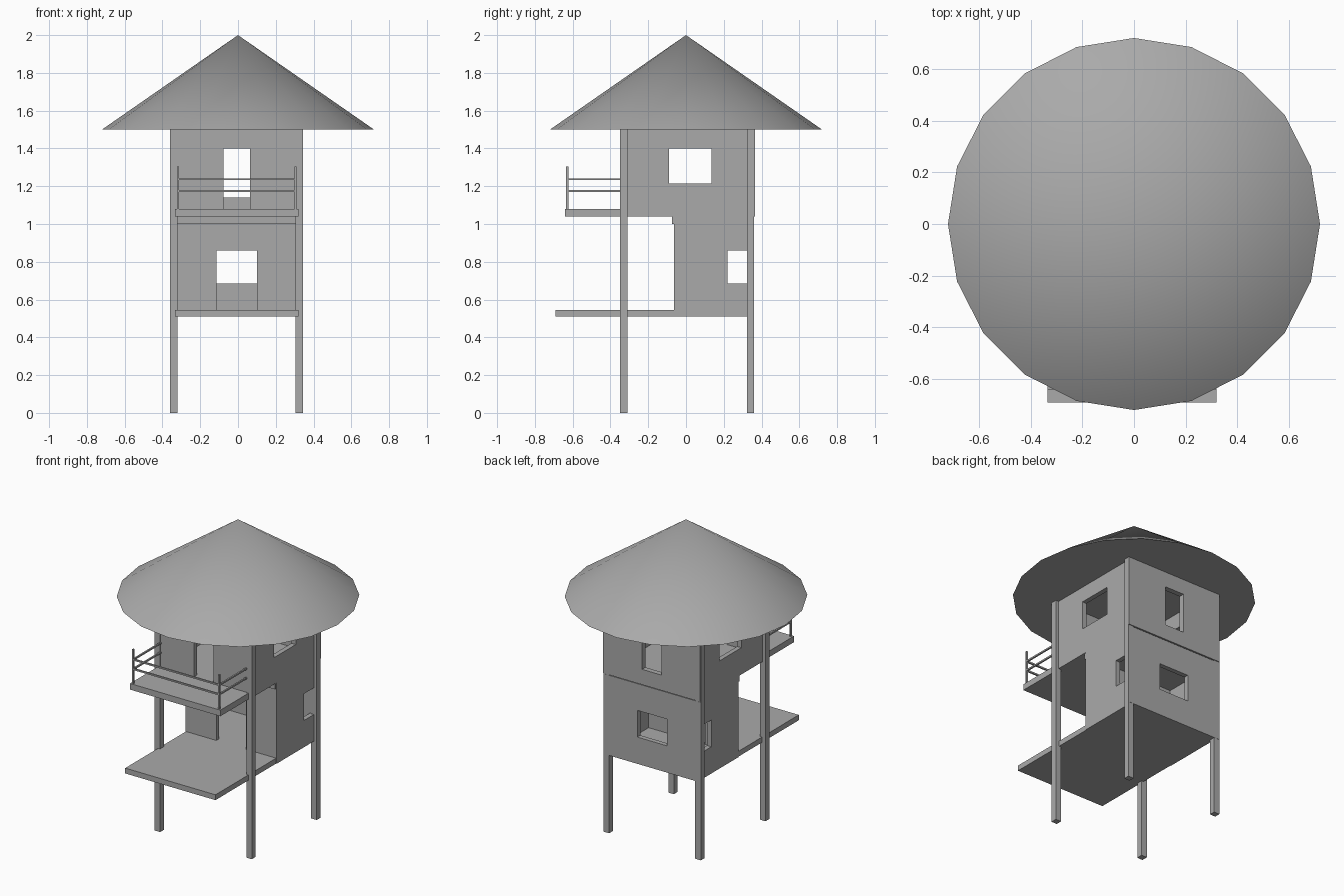
import bpy
import bmesh
from math import radians

cube = bpy.data.objects.get("Cube")
if cube:
    bpy.data.objects.remove(cube, do_unlink=True)

# One plain grey for everything
grey = bpy.data.materials.new("plain_grey")
grey.use_nodes = True
COLOUR = (0.4, 0.4, 0.4, 1.0)
grey.diffuse_color = COLOUR
grey.node_tree.nodes["Principled BSDF"].inputs["Base Color"].default_value = COLOUR

CX = -0.007  # centre line of the tower


def box(name, x, y, z):
    """Box from (min, max) ranges; x is measured from the tower's centre line."""
    bm = bmesh.new()
    bmesh.ops.create_cube(bm, size=1)
    for v in bm.verts:
        v.co = [lo + (c + 0.5) * (hi - lo) for c, (lo, hi) in zip(v.co, (x, y, z))]
        v.co.x += CX
    mesh = bpy.data.meshes.new(name)
    bm.to_mesh(mesh)
    bm.free()
    mesh.materials.append(grey)
    obj = bpy.data.objects.new(name, mesh)
    bpy.context.collection.objects.link(obj)
    return obj


def wall(name, x, y, z, hole):
    """Wall panel with one rectangular opening cut through it."""
    panel = box(name, x, y, z)
    cutter = box(name + "_cutter", *hole)
    cutter.hide_render = True
    cut = panel.modifiers.new("opening", "BOOLEAN")
    cut.operation = "DIFFERENCE"
    cut.solver = "EXACT"
    cut.object = cutter
    bpy.context.view_layer.objects.active = panel
    bpy.ops.object.modifier_apply(modifier=cut.name)
    bpy.data.objects.remove(cutter, do_unlink=True)


def mirrored(x, side):
    return tuple(sorted((x[0] * side, x[1] * side)))


# Conical roof
bpy.ops.mesh.primitive_cone_add(vertices=20, radius1=0.72, radius2=0,
                                depth=0.5, location=(0, 0, 1.75))
roof = bpy.context.object
roof.name = "roof"
roof.data.materials.append(grey)
bpy.ops.object.shade_smooth_by_angle(angle=radians(30))

# Floors and the slab between the storeys
FLOOR = (-0.327, 0.327)
box("lower_deck", FLOOR, (-0.69, 0.34), (0.51, 0.545))
box("upper_floor", FLOOR, (-0.64, 0.34), (1.04, 1.08))
box("lower_ceiling", FLOOR, (-0.075, 0.34), (1.0, 1.04))

# Front and back walls with doors and windows
THROUGH_FRONT, THROUGH_BACK = (-0.5, 0.0), (0.2, 0.5)
SMALL, LARGE = (-0.07, 0.07), (-0.107, 0.107)
BACK = (-0.351, 0.351)
wall("lower_front_wall", FLOOR, (-0.062, -0.032), (0.545, 1.0),
     (LARGE, THROUGH_FRONT, (0.5, 0.86)))
wall("upper_front_wall", FLOOR, (-0.345, -0.315), (1.08, 1.5),
     (SMALL, THROUGH_FRONT, (1.0, 1.4)))
wall("lower_back_wall", BACK, (0.33, 0.361), (0.51, 1.035),
     (LARGE, THROUGH_BACK, (0.685, 0.86)))
wall("upper_back_wall", BACK, (0.33, 0.365), (1.04, 1.5),
     (SMALL, THROUGH_BACK, (1.14, 1.4)))

# Side walls, corner posts and balcony railings on both sides
for side, label in ((1, "left"), (-1, "right")):
    thick = mirrored((0.3, 0.331), side)
    through = mirrored((0.2, 0.5), side)
    wall(label + "_lower_wall", thick, (-0.063, 0.335), (0.51, 1.04),
         (through, (0.22, 0.327), (0.685, 0.86)))
    wall(label + "_upper_wall", thick, (-0.34, 0.335), (1.04, 1.5),
         (through, (-0.09, 0.135), (1.215, 1.4)))
    post = mirrored((0.312, 0.352), side)
    box(label + "_front_post", post, (-0.35, -0.31), (0, 1.5))
    box(label + "_back_post", post, (0.322, 0.36), (0, 1.5))
    rail = mirrored((0.306, 0.316), side)
    box(label + "_railing_post", rail, (-0.634, -0.622), (1.08, 1.305))
    for level, z in (("low", 1.175), ("high", 1.237)):
        box(f"{label}_{level}_rail", rail, (-0.63, -0.34), (z - 0.005, z + 0.005))

# Front balcony rails
for level, z in (("low", 1.175), ("high", 1.237)):
    box(f"front_{level}_rail", (-0.312, 0.312), (-0.633, -0.623), (z - 0.005, z + 0.005))
